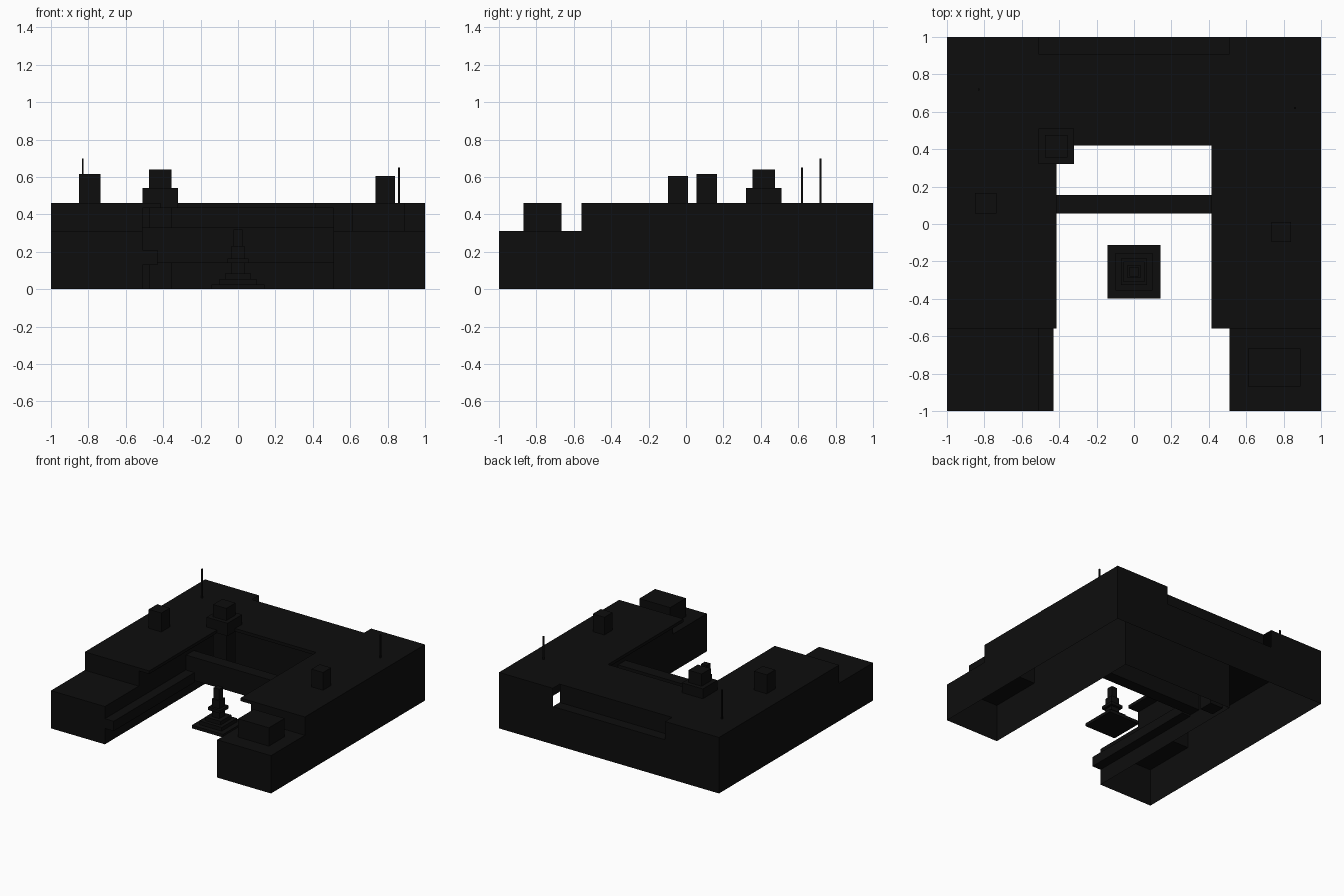
import bpy
import bmesh
from mathutils import Matrix

cube = bpy.data.objects.get("Cube")
if cube:
    bpy.data.objects.remove(cube, do_unlink=True)

black = bpy.data.materials.new("near_black")
black.use_nodes = True
COLOUR = (0.004, 0.004, 0.004, 1)
black.diffuse_color = COLOUR
black.node_tree.nodes["Principled BSDF"].inputs["Base Color"].default_value = COLOUR


def finish(name, bm):
    bmesh.ops.remove_doubles(bm, verts=bm.verts, dist=0.0001)
    bmesh.ops.recalc_face_normals(bm, faces=bm.faces)
    mesh = bpy.data.meshes.new(name)
    bm.to_mesh(mesh)
    bm.free()
    mesh.materials.append(black)
    obj = bpy.data.objects.new(name, mesh)
    bpy.context.collection.objects.link(obj)
    return obj


def add_box(bm, x, y, z, open_bottom=False):
    size = [b - a for a, b in (x, y, z)]
    mid = [(a + b) / 2 for a, b in (x, y, z)]
    matrix = Matrix.Translation(mid) @ Matrix.Diagonal((*size, 1))
    verts = bmesh.ops.create_cube(bm, size=1, matrix=matrix)["verts"]
    if open_bottom:
        faces = {f for v in verts for f in v.link_faces}
        under = [f for f in faces if f.calc_center_median().z < z[0] + 0.0001]
        bmesh.ops.delete(bm, geom=under, context="FACES_ONLY")


def box(name, x, y, z, open_bottom=False):
    bm = bmesh.new()
    add_box(bm, x, y, z, open_bottom)
    return finish(name, bm)


def wall(bm, p, q, z0, z1):
    bm.faces.new([bm.verts.new((*c, z)) for c, z in
                  ((p, z0), (q, z0), (q, z1), (p, z1))])


def deck(bm, x, y, z):
    corners = ((x[0], y[0]), (x[1], y[0]), (x[1], y[1]), (x[0], y[1]))
    bm.faces.new([bm.verts.new((*c, z)) for c in corners])


ROOF, LOW = 0.46, 0.31      # main roof and low front roof
INNER, STEP = 0.51, -0.56   # courtyard wall and start of the low front
BACK = 0.91                 # recessed upper back wall

# Hollow U-shaped building, open underneath
bm = bmesh.new()
for s in (-1, 1):
    span = sorted((s * INNER, s))
    wall(bm, (s, -1), (s, STEP), 0, LOW)
    wall(bm, (s, STEP), (s, 1), 0, ROOF)
    wall(bm, (s * INNER, -1), (s * INNER, STEP), 0, LOW)
    wall(bm, (s * INNER, STEP), (s * INNER, INNER), 0, ROOF)
    wall(bm, (s * INNER, -1), (s, -1), 0, LOW)
    wall(bm, (s * INNER, STEP), (s, STEP), LOW, ROOF)
    wall(bm, (s * INNER, 1), (s, 1), 0, ROOF)
    deck(bm, span, (-1, STEP), LOW)
    deck(bm, span, (STEP, 1), ROOF)
wall(bm, (-INNER, INNER), (INNER, INNER), 0, ROOF)
wall(bm, (-INNER, 1), (INNER, 1), 0, LOW)
wall(bm, (-INNER, BACK), (INNER, BACK), LOW, ROOF)
deck(bm, (-INNER, INNER), (BACK, 1), LOW)
deck(bm, (-INNER, INNER), (INNER, BACK), ROOF)
finish("building_shell", bm)

# Thin eaves around the courtyard
EAVE = (ROOF - 0.025, ROOF)
box("right_eave", (-INNER, -0.415), (STEP, INNER), EAVE)
box("left_eave", (0.415, INNER), (STEP, INNER), EAVE)
box("back_eave", (-0.415, 0.415), (0.42, INNER), EAVE)

# Canopy along the right wing and the bridge over the courtyard
box("wing_canopy", (-INNER, -0.43), (-1, 0.05), (0.13, 0.21))
box("courtyard_bridge", (-INNER, INNER), (0.055, 0.155), (0.14, 0.33))

# Corner tower with a wider collar
box("tower_shaft", (-0.475, -0.355), (0.355, 0.475), (0, 0.64))
box("tower_collar", (-0.51, -0.32), (0.32, 0.51), (ROOF - 0.025, 0.54))

# Rooftop blocks
box("front_roof_block", (0.61, 0.89), (-0.87, -0.665), (LOW, ROOF))
box("right_roof_block", (-0.85, -0.735), (0.055, 0.165), (ROOF, 0.615))
box("left_roof_block", (0.735, 0.84), (-0.095, 0.01), (ROOF, 0.605))

# Antennas
for name, x, y, top in (("right_antenna", -0.83, 0.72, 0.70),
                        ("left_antenna", 0.86, 0.62, 0.65)):
    box(name, (x - 0.005, x + 0.005), (y - 0.005, y + 0.005), (ROOF, top))

# Stepped monument in the courtyard
bm = bmesh.new()
tiers = ((0.142, 0.025), (0.1, 0.055), (0.07, 0.085), (0.035, 0.14),
         (0.055, 0.165), (0.035, 0.23), (0.025, 0.32))
base = 0
for half, top in tiers:
    add_box(bm, (-half, half), (-0.255 - half, -0.255 + half), (base, top))
    base = top
finish("courtyard_monument", bm)
